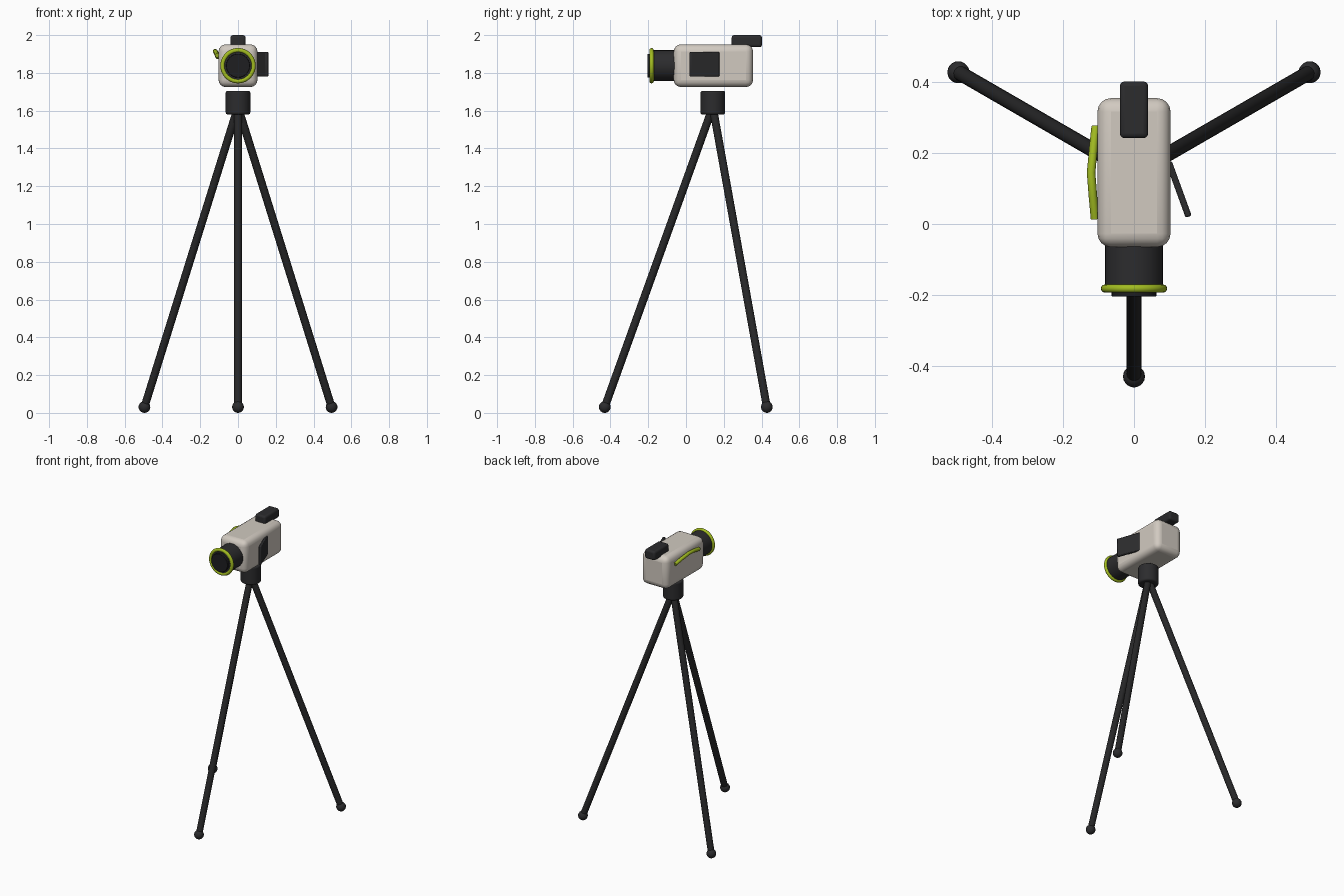
import bpy
import math
from mathutils import Vector, Matrix

if "Cube" in bpy.data.objects:
    bpy.data.objects.remove(bpy.data.objects["Cube"], do_unlink=True)


def material(name, rgb):
    m = bpy.data.materials.new(name)
    m.use_nodes = True
    m.diffuse_color = (*rgb, 1)
    m.node_tree.nodes["Principled BSDF"].inputs["Base Color"].default_value = (*rgb, 1)
    return m


SHELL = material("warm white shell", (0.64, 0.59, 0.53))
DARK = material("charcoal plastic", (0.025, 0.025, 0.027))
LEG = material("black leg metal", (0.02, 0.02, 0.021))
GLASS = material("dark lens glass", (0.013, 0.013, 0.015))
LIME = material("lime accent", (0.36, 0.5, 0.015))


def finish(name, mat, bevel=0, segments=3):
    ob = bpy.context.object
    ob.name = name
    ob.data.materials.append(mat)
    if bevel:
        mod = ob.modifiers.new("rounding", "BEVEL")
        mod.width = bevel
        mod.segments = segments
        mod.limit_method = "ANGLE"
    bpy.ops.object.shade_smooth_by_angle(angle=math.radians(40))
    return ob


def box(name, centre, size, mat, bevel, turn=0, segments=3):
    bpy.ops.mesh.primitive_cube_add(size=1)
    ob = bpy.context.object
    ob.data.transform(Matrix.Diagonal((*size, 1)))
    ob.location = centre
    ob.rotation_euler.z = turn
    return finish(name, mat, bevel, segments)


def rod(name, start, end, radius, mat, bevel=0, sides=32):
    a, b = Vector(start), Vector(end)
    bpy.ops.mesh.primitive_cylinder_add(vertices=sides, radius=radius,
                                        depth=(b - a).length, location=(a + b) / 2)
    bpy.context.object.rotation_euler = (b - a).to_track_quat("Z", "Y").to_euler()
    return finish(name, mat, bevel)


# Camera shell and viewfinder
LENS_Z = 1.838
box("camera_body", (0, 0.145, LENS_Z), (0.206, 0.42, 0.226), SHELL, 0.038, segments=4)
box("viewfinder", (0, 0.322, 1.968), (0.08, 0.16, 0.064), DARK, 0.013)

# Flip-out screen, hinged at its rear edge and swung away from the shell
swing = math.radians(20)
box("flip_screen", (0.126, 0.098, 1.845), (0.018, 0.165, 0.13), DARK, 0.005, swing, 2)

# Lens barrel, front element and accent ring
rod("lens_barrel", (0, -0.03, LENS_Z), (0, -0.188, LENS_Z), 0.082, DARK, 0.004)
rod("lens_glass", (0, -0.17, LENS_Z), (0, -0.205, LENS_Z), 0.063, GLASS, 0.003)
bpy.ops.mesh.primitive_torus_add(major_segments=40, minor_segments=12,
                                 major_radius=0.082, minor_radius=0.0115,
                                 location=(0, -0.182, LENS_Z),
                                 rotation=(math.pi / 2, 0, 0))
finish("lens_ring", LIME)

# Hand strap on the side of the shell
curve = bpy.data.curves.new("hand_strap", "CURVE")
curve.dimensions = "3D"
curve.bevel_depth = 0.012
curve.bevel_resolution = 3
curve.use_fill_caps = True
path = [(-0.108, 0.275, 1.885), (-0.114, 0.22, 1.9), (-0.121, 0.145, 1.915),
        (-0.116, 0.08, 1.908), (-0.11, 0.015, 1.893)]
spline = curve.splines.new("POLY")
spline.points.add(len(path) - 1)
for point, co in zip(spline.points, path):
    point.co = (*co, 1)
curve.materials.append(LIME)
strap = bpy.data.objects.new("hand_strap", curve)
bpy.context.collection.objects.link(strap)

# Tripod head
HUB_Y = 0.142
rod("tripod_head", (0, HUB_Y, 1.58), (0, HUB_Y, 1.705), 0.065, DARK, 0.01)

# Three splayed legs with ball feet
SPREAD = 0.572
for side, degrees in (("front", 270), ("back_left", 30), ("back_right", 150)):
    a = math.radians(degrees)
    foot = (SPREAD * math.cos(a), HUB_Y + SPREAD * math.sin(a), 0.031)
    rod(side + "_leg", (0, HUB_Y, 1.62), foot, 0.021, LEG, sides=16)
    bpy.ops.mesh.primitive_uv_sphere_add(segments=20, ring_count=12,
                                         radius=0.031, location=foot)
    finish(side + "_foot", DARK)
